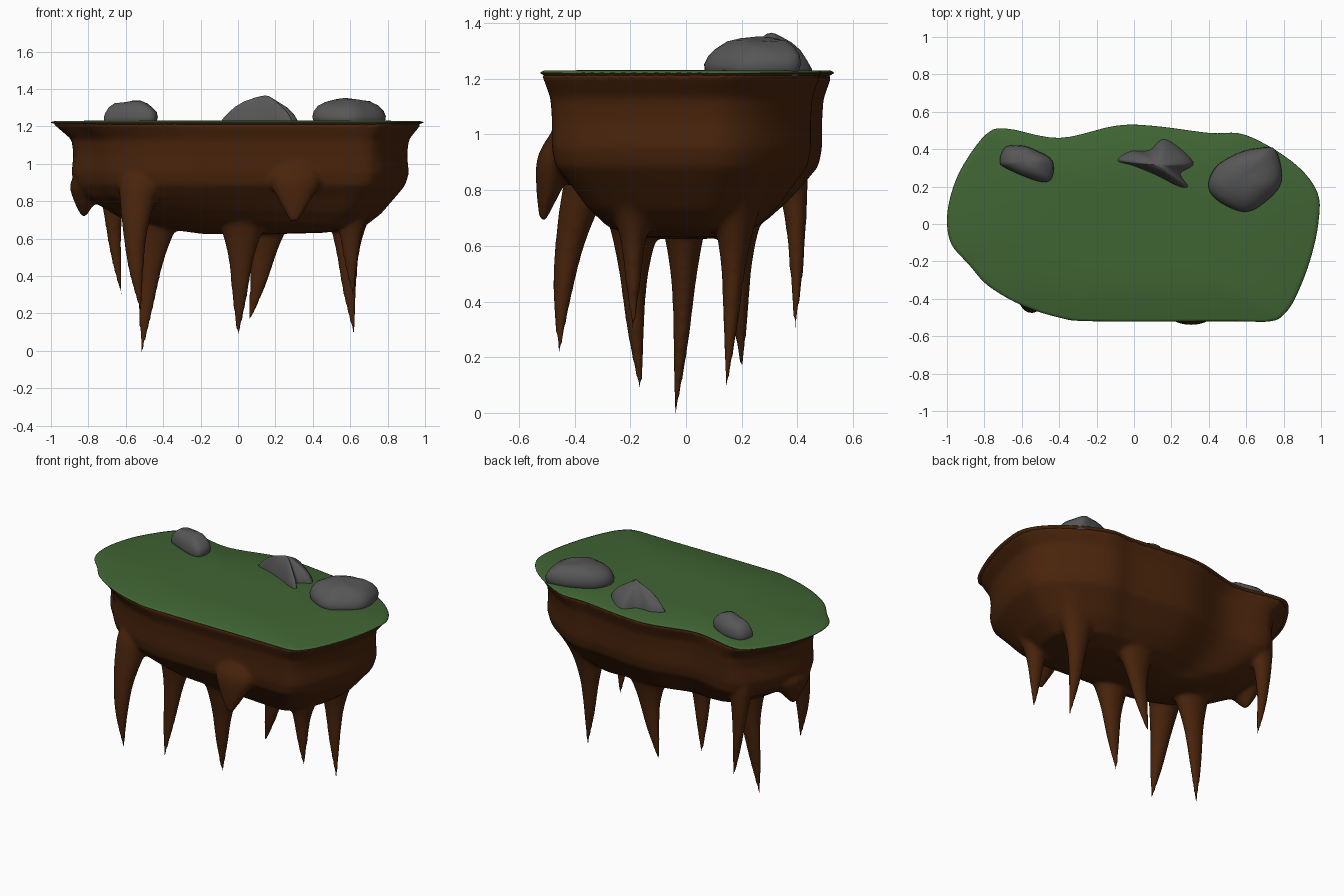
import bpy, bmesh, math
from mathutils import Vector, noise

if "Cube" in bpy.data.objects:
    bpy.data.objects.remove(bpy.data.objects["Cube"])


def material(name, col):
    m = bpy.data.materials.new(name)
    m.diffuse_color = (*col, 1)
    m.use_nodes = True
    m.node_tree.nodes["Principled BSDF"].inputs["Base Color"].default_value = m.diffuse_color
    return m


GRASS = material("grass green", (0.051, 0.130, 0.034))
SOIL = material("soil brown", (0.066, 0.0175, 0.0035))
STONE = material("stone grey", (0.095, 0.095, 0.096))


def spline(pts, per, closed=True):
    """Catmull-Rom resampling of a list of points."""
    v = [Vector(p) for p in pts]
    n, out = len(v), []
    get = (lambda i: v[i % n]) if closed else (lambda i: v[max(0, min(n - 1, i))])
    for i in range(n if closed else n - 1):
        a, b, c, d = get(i - 1), get(i), get(i + 1), get(i + 2)
        for k in range(per):
            t = k / per
            out.append(0.5 * (2 * b + (c - a) * t + (2 * a - 5 * b + 4 * c - d) * t * t
                              + (3 * b - a - 3 * c + d) * t ** 3))
    return out if closed else out + [v[-1]]


def loft(bm, rings):
    """Closed skin through equal-sized rings."""
    loops = [[bm.verts.new(p) for p in r] for r in rings]
    n = len(loops[0])
    for a, b in zip(loops, loops[1:]):
        for i in range(n):
            j = (i + 1) % n
            bm.faces.new((a[i], a[j], b[j], b[i]))
    bm.faces.new(loops[0])
    bm.faces.new(loops[-1])


def make(name, bm, *mats):
    bmesh.ops.recalc_face_normals(bm, faces=bm.faces)
    if len(mats) > 1:               # second colour on faces looking down
        for f in bm.faces:
            f.normal_update()
            f.material_index = int(f.normal.z < -0.2)
    me = bpy.data.meshes.new(name)
    bm.to_mesh(me)
    bm.free()
    for m in mats:
        me.materials.append(m)
    me.polygons.foreach_set("use_smooth", [True] * len(me.polygons))
    ob = bpy.data.objects.new(name, me)
    bpy.context.collection.objects.link(ob)
    return ob


# Plan outline of the island
OUTLINE = spline([
    (-1, .02), (-.975, .17), (-.91, .32), (-.79, .48), (-.68, .51), (-.4, .46), (-.1, .525),
    (.1, .525), (.4, .487), (.6, .475), (.85, .33), (.98, .17), (.985, 0), (.94, -.2),
    (.87, -.38), (.81, -.475), (.73, -.52), (.5, -.52), (-.22, -.52), (-.4, -.5), (-.6, -.435),
    (-.78, -.33), (-.88, -.22), (-.975, -.11)], 5)

# Grass top: thin slab with a softened rim, soil coloured underneath
bm = bmesh.new()
loft(bm, [[(p.x * s, p.y * s, z) for p in OUTLINE] for s, z in
          ((.95, 1.205), (1, 1.22), (.998, 1.224), (.975, 1.23), (.4, 1.232))])
make("grass_top", bm, GRASS, SOIL)

# Soil body: overhanging lip, upright wall, bowl-shaped underside tilted sideways
bm = bmesh.new()
rings = []
for sx, sy, z, tilt in ((.99, .99, 1.216, 0), (.905, .93, 1.13, 0), (.895, .92, 1.05, 0),
                        (.905, .92, .95, 0), (.885, .895, .885, 0), (.835, .8, .825, 0),
                        (.755, .68, .755, .03), (.66, .54, .69, .045), (.45, .36, .645, .03),
                        (.2, .16, .625, 0)):
    rings.append([(p.x * sx + .015 * (z < 1.15), p.y * sy, z - tilt * p.x * sx)
                  for p in OUTLINE])
loft(bm, rings)


def spike(root, tip, rx, ry, bow, widths):
    """Bowed horn from root to tip; widths gives (step, share of root width)."""
    a, b = Vector(root), Vector(tip)
    rings = []
    for t, w in spline(widths, 4, closed=False):
        c = a.lerp(b, t) + Vector((*bow, 0)) * math.sin(math.pi * t)
        rings.append([c + Vector((max(rx * w, .006) * math.cos(k * math.pi / 9),
                                  max(ry * w, .006) * math.sin(k * math.pi / 9), 0))
                      for k in range(18)])
    loft(bm, rings)


# Long hanging spikes: flared root, slim shank
LONG = ((0, 1.15), (.18, .66), (.42, .36), (.7, .21), (.9, .1), (1, .04))
for root, tip, rx, ry, bow in (
        ((-.42, -.01, .85), (-.515, -.04, -.012), .2, .13, (-.005, .015)),  # centre left
        ((.03, -.175, .82), (0, -.163, .08), .2, .15, (0, -.018)),          # middle front
        ((.15, .18, .82), (.06, .2, .16), .22, .14, (.025, 0)),             # middle back
        ((.6, .18, .86), (.62, .145, .09), .18, .13, (-.022, .006)),        # right back
        ((.61, -.19, .86), (.615, -.19, .295), .17, .13, (-.01, 0))):       # right front
    spike(root, tip, rx, ry, bow, LONG)

# Spikes growing out of the wall: roots sink back into the body
WALL = ((0, .35), (.14, .75), (.3, .62), (.5, .43), (.72, .28), (.9, .13), (1, .04))
spike((-.66, .36, 1.04), (-.62, .39, .28), .1, .085, (-.025, .02), WALL)    # left back
spike((-.5, -.27, 1.04), (-.52, -.455, .21), .15, .13, (-.04, -.05), WALL)  # left front

# Short fang on the front wall and stubby lobe at the left end
SHORT = ((0, .5), (.35, 1), (.65, .68), (1, .14))
spike((.31, -.40, 1.07), (.3, -.515, .685), .14, .075, (0, -.015), SHORT)
spike((-.76, .05, 1.0), (-.825, .05, .72), .1, .16, (-.015, 0), SHORT)
soil = make("soil_body", bm, SOIL)

# Fuse body and spikes into one sculpted mass
rm = soil.modifiers.new("fuse", 'REMESH')
rm.mode = 'VOXEL'
rm.voxel_size = 0.012
rm.use_smooth_shade = True
sm = soil.modifiers.new("soften", 'SMOOTH')
sm.factor = 0.5
sm.iterations = 12

# Rocks: mounds grown from their plan outlines, by (scale, height) profiles
ROUND = ((.95, -.1), (1, .25), (.95, .48), (.83, .68), (.62, .87), (.35, .97), (.08, 1))
PEAK = ((1, -.1), (.98, .12), (.86, .35), (.68, .6), (.46, .82), (.22, .95), (.06, 1))


def rock(name, pts, top, shift, seed, profile):
    out = spline(pts, 5)
    c = sum(out, Vector((0, 0))) / len(out)
    rings = []
    for s, f in profile:
        ring = []
        for p in out:
            q = c + (p - c) * s + Vector(shift) * max(f, 0)
            bump = noise.noise(Vector((q.x * 9, q.y * 9, f * 2 + seed))) * .015 * max(f, 0)
            ring.append((q.x, q.y, 1.22 + (top - 1.22) * f + bump))
        rings.append(ring)
    b = bmesh.new()
    loft(b, rings)
    make(name, b, STONE)


rock("left_rock", [(-.72, .34), (-.69, .41), (-.61, .42), (-.54, .4), (-.44, .34), (-.445, .24),
                   (-.52, .23), (-.69, .3)], 1.338, (.01, 0), 1, ROUND)
rock("middle_rock", [(-.09, .34), (-.02, .39), (.08, .395), (.17, .455), (.32, .33),
                     (.25, .27), (.29, .2), (.24, .2), (.12, .26), (.0, .31)],
     1.358, (0, 0), 5, PEAK)
rock("right_rock", [(.4, .2), (.44, .3), (.55, .37), (.66, .4), (.76, .39), (.79, .22),
                    (.7, .11), (.59, .06), (.45, .12)], 1.35, (-.01, .02), 9, ROUND)
